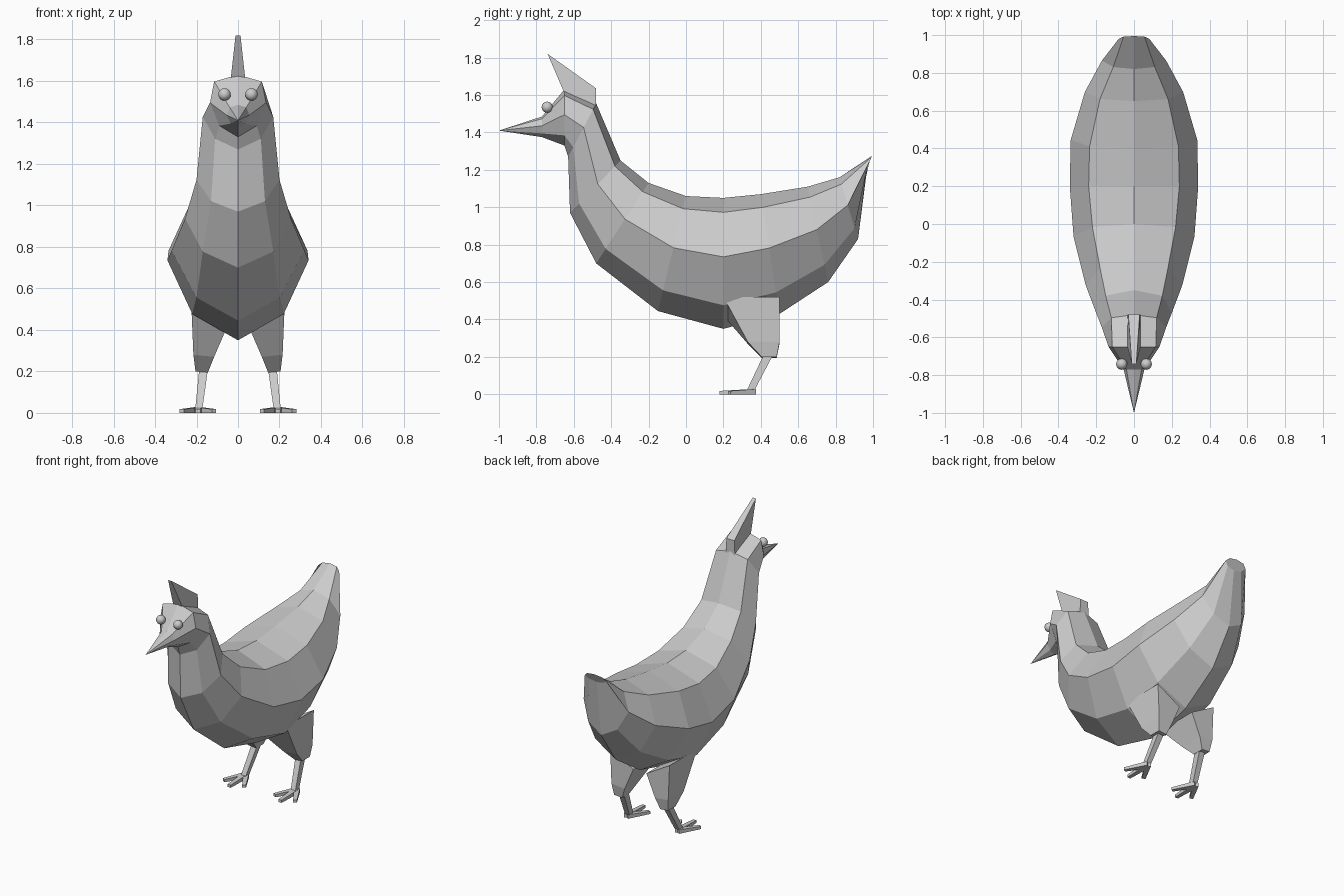
import bpy, math
from mathutils import Vector

if "Cube" in bpy.data.objects:
    bpy.data.objects.remove(bpy.data.objects["Cube"])


def mesh_object(name, verts, faces):
    me = bpy.data.meshes.new(name)
    me.from_pydata(verts, [], faces)
    me.update()
    ob = bpy.data.objects.new(name, me)
    bpy.context.collection.objects.link(ob)
    return ob


def loft(name, rings):
    """Skin equal-length rings and cap both ends."""
    n = len(rings[0])
    verts = [v for r in rings for v in r]
    faces = [(i * n + j, i * n + (j + 1) % n, (i + 1) * n + (j + 1) % n, (i + 1) * n + j)
             for i in range(len(rings) - 1) for j in range(n)]
    faces += [tuple(reversed(range(n))), tuple(range(len(verts) - n, len(verts)))]
    return mesh_object(name, verts, faces)


def box_ring(x0, x1, y0, y1, z_in, z_out, side):
    ring = [(x0, y0, z_in), (x1, y0, z_out), (x1, y1, z_out), (x0, y1, z_in)]
    return [(side * x, y, z) for x, y, z in ring][::side]


# Body, neck and head: top (y, z), bottom (y, z), half widths of upper, middle, lower edges
STATIONS = [
    (-0.77, 1.485, -0.77, 1.375, 0.04, 0.055, 0.035),
    (-0.65, 1.63, -0.65, 1.33, 0.115, 0.135, 0.09),
    (-0.48, 1.555, -0.63, 1.27, 0.12, 0.17, 0.11),
    (-0.35, 1.25, -0.62, 0.97, 0.15, 0.20, 0.13),
    (-0.20, 1.13, -0.48, 0.70, 0.18, 0.255, 0.17),
    (0.00, 1.06, -0.15, 0.445, 0.22, 0.32, 0.20),
    (0.20, 1.05, 0.20, 0.35, 0.24, 0.34, 0.22),
    (0.40, 1.07, 0.50, 0.43, 0.235, 0.335, 0.21),
    (0.65, 1.11, 0.76, 0.60, 0.18, 0.26, 0.17),
    (0.82, 1.16, 0.92, 0.83, 0.11, 0.17, 0.11),
    (0.995, 1.275, 0.965, 1.21, 0.055, 0.08, 0.055),
]
rings = []
for ty, tz, by, bz, xu, xm, xl in STATIONS:
    top, bottom = Vector((0, ty, tz)), Vector((0, by, bz))
    half = [top.lerp(bottom, f) + Vector((x, 0, 0))
            for f, x in ((0, 0), (0.11, xu), (0.45, xm), (0.82, xl), (1, 0))]
    rings.append(half + [Vector((-p.x, p.y, p.z)) for p in half[3:0:-1]])
loft("body", rings)

# Beak
base = [p.copy() for p in rings[0]]
mesh_object("beak", base + [Vector((0, -1, 1.41))],
            [(i, 8, (i + 1) % 8) for i in range(8)] + [tuple(range(8))])

# Comb, thinner towards the top
profile = [(-0.65, 1.61, 0.035), (-0.74, 1.82, 0.012), (-0.48, 1.635, 0.03), (-0.48, 1.53, 0.035)]
loft("comb", [[(s * w, y, z) for y, z, w in profile] for s in (-1, 1)])

for side, label in ((1, "left"), (-1, "right")):
    # Eye
    bpy.ops.mesh.primitive_uv_sphere_add(segments=12, ring_count=8, radius=0.03,
                                         location=(side * 0.065, -0.742, 1.535))
    bpy.context.object.name = label + "_eye"
    bpy.ops.object.shade_smooth()

    # Thigh
    loft(label + "_thigh", [
        box_ring(0.145, 0.205, 0.405, 0.485, 0.195, 0.20, side),
        box_ring(0.115, 0.215, 0.33, 0.50, 0.27, 0.28, side),
        box_ring(0.05, 0.225, 0.20, 0.50, 0.42, 0.52, side)])

    # Shank
    loft(label + "_shank", [
        box_ring(0.173, 0.207, 0.32, 0.36, 0.01, 0.01, side),
        box_ring(0.145, 0.187, 0.415, 0.465, 0.21, 0.21, side)])

    # Three toes fanned forwards
    for k, (angle, length) in enumerate(((-30, 0.155), (0, 0.17), (30, 0.155))):
        a = math.radians(angle)
        d = Vector((math.sin(a), -math.cos(a), 0))
        n = Vector((math.cos(a), math.sin(a), 0))
        start = Vector((side * 0.193, 0.365, 0)) - Vector((0, 0.015, 0)) * (k == 1)
        toe = []
        for t, w, h in ((0, 0.018, 0.028), (length, 0.012, 0.018)):
            c = start + d * t
            toe.append([c - n * w, c + n * w, c + n * w + Vector((0, 0, h)),
                        c - n * w + Vector((0, 0, h))])
        loft(f"{label}_toe_{k + 1}", toe)

# Consistent outward normals
for ob in bpy.context.collection.objects:
    bpy.context.view_layer.objects.active = ob
    bpy.ops.object.mode_set(mode='EDIT')
    bpy.ops.mesh.select_all(action='SELECT')
    bpy.ops.mesh.normals_make_consistent(inside=False)
    bpy.ops.object.mode_set(mode='OBJECT')
